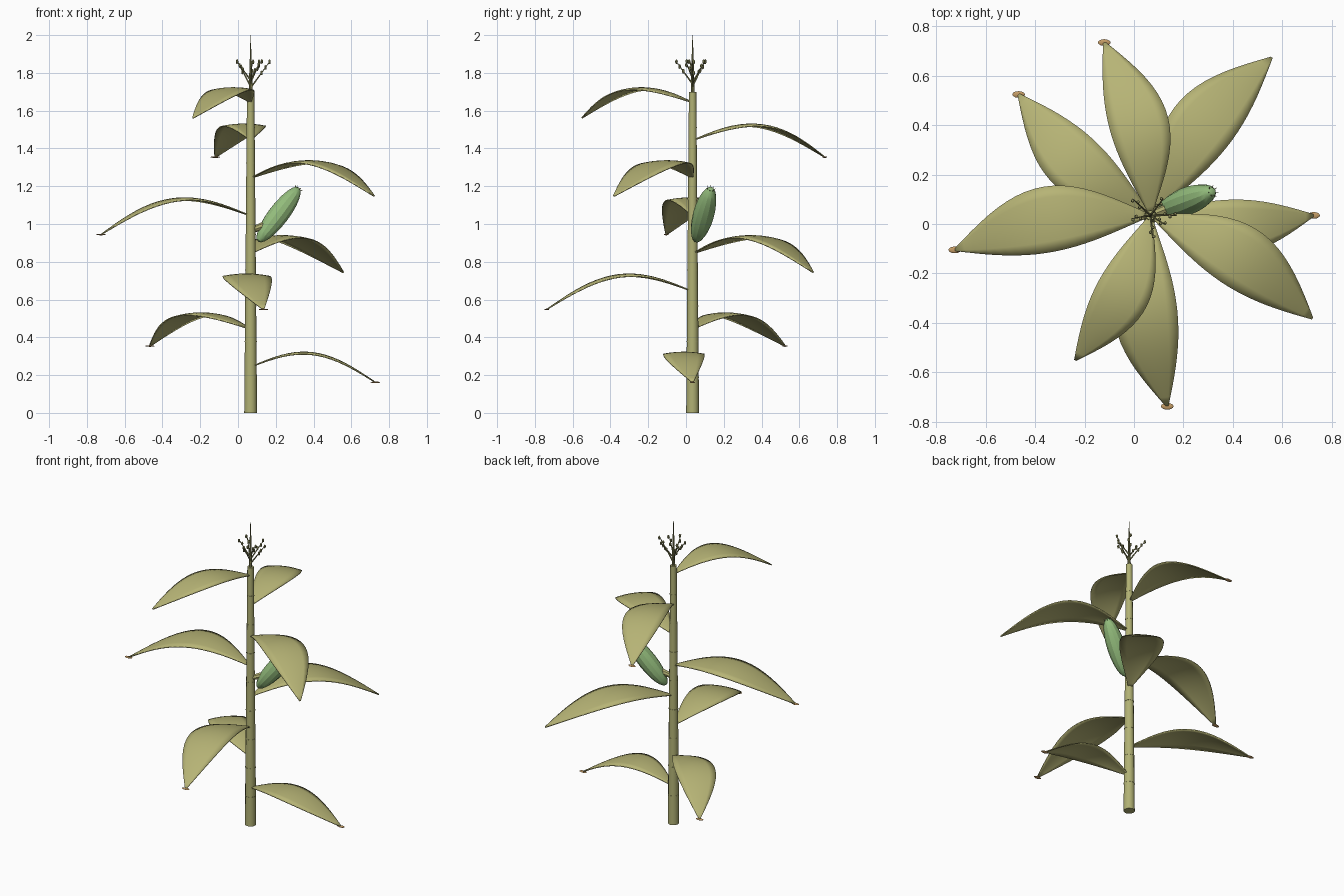
import bpy, bmesh, math
from mathutils import Vector, Matrix

cube = bpy.data.objects.get("Cube")
if cube:
    bpy.data.objects.remove(cube, do_unlink=True)

CENTRE = Vector((0.067, 0.035, 0))
UP = Vector((0, 0, 1))
GOLDEN = math.radians(137.5)


def material(name, rgb):
    m = bpy.data.materials.new(name)
    m.use_nodes = True
    m.diffuse_color = (*rgb, 1)
    m.node_tree.nodes["Principled BSDF"].inputs["Base Color"].default_value = (*rgb, 1)
    return m


OLIVE = material("olive_leaf", (0.47, 0.455, 0.18))
STALK = material("stalk_green", (0.44, 0.44, 0.175))
HUSK = material("husk_green", (0.29, 0.5, 0.2))
TASSEL = material("dark_olive", (0.25, 0.25, 0.1))
TAN = material("dry_tan", (0.55, 0.33, 0.13))


def finish(bm, name, mat, angle=40):
    bmesh.ops.recalc_face_normals(bm, faces=bm.faces)
    mesh = bpy.data.meshes.new(name)
    bm.to_mesh(mesh)
    bm.free()
    mesh.materials.append(mat)
    obj = bpy.data.objects.new(name, mesh)
    bpy.context.collection.objects.link(obj)
    bpy.ops.object.select_all(action='DESELECT')
    obj.select_set(True)
    bpy.context.view_layer.objects.active = obj
    bpy.ops.object.shade_smooth_by_angle(angle=math.radians(angle))
    return obj


def aim(direction):
    return direction.to_track_quat('Z', 'Y').to_matrix().to_4x4()


def add_rod(bm, a, b, r1, r2, sides=6):
    d = b - a
    bmesh.ops.create_cone(bm, cap_ends=True, segments=sides, radius1=r1, radius2=r2, depth=d.length,
                          matrix=Matrix.Translation((a + b) / 2) @ aim(d))


def add_ellipsoid(bm, centre, axis, radii, sides=8, rings=6):
    bmesh.ops.create_uvsphere(bm, u_segments=sides, v_segments=rings, radius=1,
                              matrix=Matrix.Translation(centre) @ aim(axis) @ Matrix.Diagonal((*radii, 1)))


# Tapered stalk built from internodes with a slim collar at each joint
bm = bmesh.new()
joints = 9
step = 1.7 / joints
for i in range(joints):
    r0 = 0.034 - 0.0145 * i / joints
    r1 = 0.034 - 0.0145 * (i + 1) / joints
    base = CENTRE + UP * step * i
    add_rod(bm, base, base + UP * step, r0, r1, 12)
    if i:
        add_rod(bm, base - UP * 0.003, base + UP * 0.003, r0 + 0.0015, r0 + 0.0015, 12)
finish(bm, "stalk", STALK, 35)


# Arching leaves spiralling up the stalk, sweeping to alternate sides
def make_leaf(i, rows=20, cols=6):
    length = 0.66 + 0.148 * math.sin(math.pi * i / 7)
    yaw = GOLDEN * i
    out = Vector((math.cos(yaw), math.sin(yaw), 0))
    side = Vector((out.y, -out.x, 0)) * (-1) ** i
    start = CENTRE + UP * (0.243 + 0.2 * i)
    bm = bmesh.new()
    grid = []
    for r in range(rows + 1):
        t = r / rows
        arch = math.sin(math.pi * t)
        half = 0.16 * length * math.sin(math.pi * t ** 1.04) + 0.004
        mid = start + out * length * t + side * 0.07 * length * arch
        mid += UP * length * (0.176 * arch - 0.123 * t)
        row = []
        for c in range(cols + 1):
            u = 2 * c / cols - 1
            row.append(bm.verts.new(mid + side * half * u - UP * 0.1 * half * u * u))
        grid.append(row)
    for low, high in zip(grid, grid[1:]):
        for c in range(cols):
            bm.faces.new((low[c], low[c + 1], high[c + 1], high[c]))
    leaf = finish(bm, f"leaf_{i + 1}", OLIVE, 60)
    solid = leaf.modifiers.new("thickness", 'SOLIDIFY')
    solid.thickness = 0.006
    solid.offset = 0
    return start + out * length - UP * 0.123 * length


tips = [make_leaf(i) for i in range(8)]

# Dry flattened tips on some leaves
for i in (0, 1, 2, 4, 6):
    bm = bmesh.new()
    add_ellipsoid(bm, tips[i], UP, (0.026, 0.0135, 0.004), 12, 6)
    finish(bm, f"dry_tip_{i + 1}", TAN)

# Ear leaning away from the stalk
axis = Vector((0.587, 0.22, 0.778)).normalized()
middle = Vector((0.215, 0.093, 1.05))
bm = bmesh.new()
add_ellipsoid(bm, middle, axis, (0.056, 0.056, 0.184), 12, 12)
finish(bm, "ear", HUSK, 25)

# Short shank joining the ear to the stalk
bm = bmesh.new()
add_rod(bm, CENTRE + UP * 0.965, middle - axis * 0.05, 0.016, 0.024, 8)
finish(bm, "ear_shank", OLIVE)

# Silk strands on the end of the ear
bm = bmesh.new()
across = axis.orthogonal().normalized()
for k in range(7):
    spread = Matrix.Rotation(math.tau * k / 7, 3, axis) @ across
    root = middle + axis * 0.165 + spread * 0.012
    add_rod(bm, root, root + axis * 0.018 + spread * 0.012, 0.003, 0.001, 5)
finish(bm, "ear_silk", TASSEL)

# Tassel: central spike and spreading branches with seed beads
bm = bmesh.new()
crown = CENTRE + UP * 1.69
add_rod(bm, crown, CENTRE + UP * 1.86, 0.010, 0.006, 8)
add_rod(bm, CENTRE + UP * 1.86, CENTRE + UP * 2.0, 0.006, 0.001, 6)
for k in range(6):
    yaw = GOLDEN * k
    out = Vector((math.cos(yaw), math.sin(yaw), 0))
    root = crown + UP * (0.03 + 0.01 * k)
    end = root + out * (0.105 - 0.007 * k) + UP * (0.145 - 0.01 * k)
    add_rod(bm, root, end, 0.005, 0.002, 5)
    turn = Vector((-out.y, out.x, 0))
    for j, t in enumerate((0.55, 0.75, 0.95)):
        bead = root.lerp(end, t) + turn * 0.006 * (-1) ** j
        add_ellipsoid(bm, bead, UP, (0.007, 0.007, 0.013), 6, 4)
finish(bm, "tassel", TASSEL)
